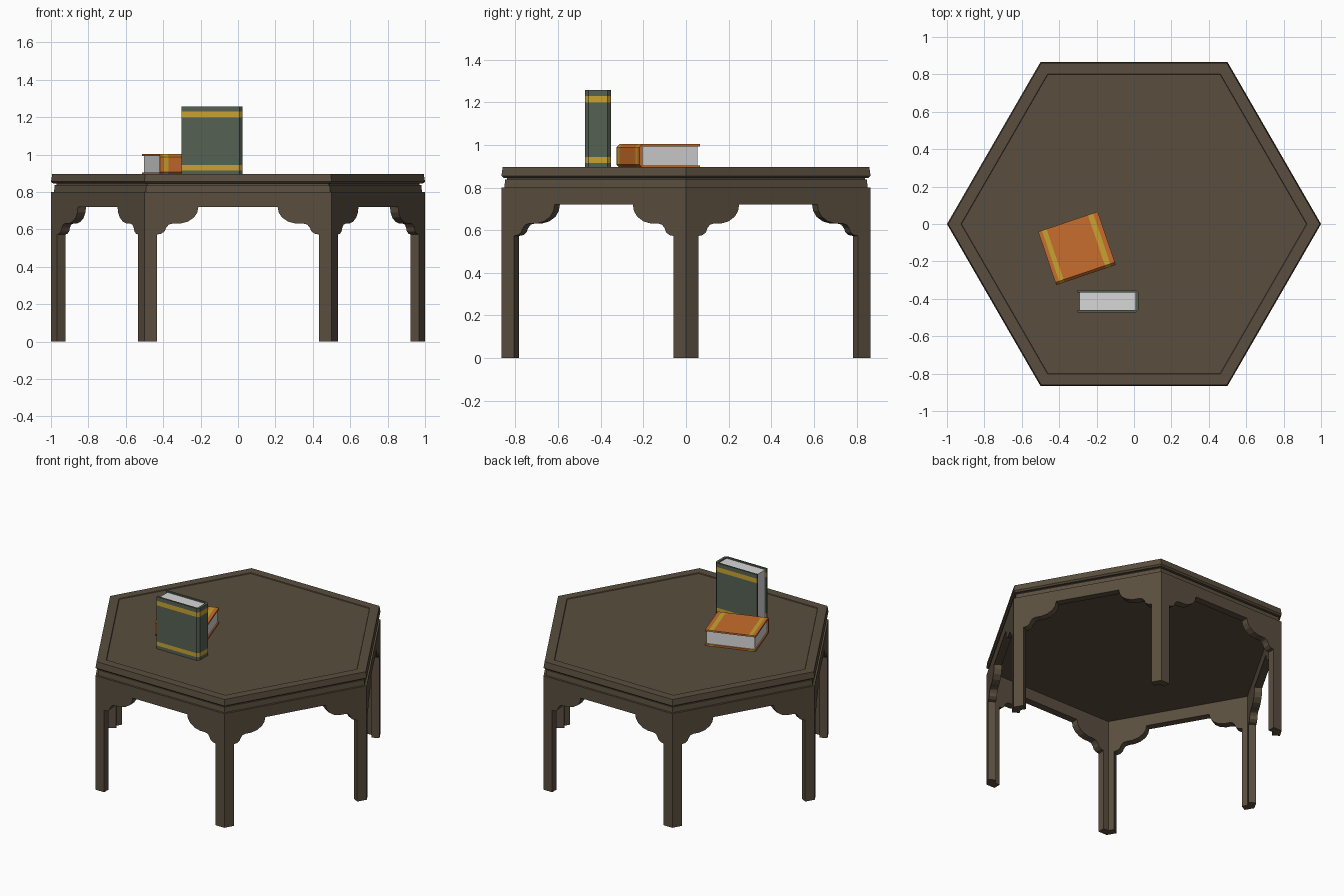
import bpy, bmesh, math
from mathutils import Matrix, Vector

if "Cube" in bpy.data.objects:
    bpy.data.objects.remove(bpy.data.objects["Cube"])


def material(name, rgb):
    m = bpy.data.materials.new(name)
    m.diffuse_color = (*rgb, 1)
    m.use_nodes = True
    m.node_tree.nodes["Principled BSDF"].inputs["Base Color"].default_value = m.diffuse_color
    return m


BROWN = material("dark brown wood", (0.102, 0.076, 0.049))
ORANGE = material("orange cloth", (0.58, 0.155, 0.026))
GREEN = material("grey green cloth", (0.093, 0.12, 0.087))
YELLOW = material("yellow stripe", (0.58, 0.37, 0.03))
WHITE = material("white paper", (0.68, 0.68, 0.68))


def finish(bm, name, mats, matrix=None):
    bmesh.ops.remove_doubles(bm, verts=bm.verts, dist=0.0005)
    bmesh.ops.recalc_face_normals(bm, faces=bm.faces)
    me = bpy.data.meshes.new(name)
    bm.to_mesh(me)
    bm.free()
    for m in mats:
        me.materials.append(m)
    ob = bpy.data.objects.new(name, me)
    bpy.context.collection.objects.link(ob)
    if matrix:
        ob.matrix_world = matrix
    return ob


def loft(bm, rings):
    """Skin stacked closed rings; returns a list of (layer, face), caps included."""
    vs = [[bm.verts.new(p) for p in r] for r in rings]
    n, out = len(vs[0]), []
    for k in range(len(vs) - 1):
        for i in range(n):
            j = (i + 1) % n
            out.append((k, bm.faces.new((vs[k][i], vs[k][j], vs[k + 1][j], vs[k + 1][i]))))
    out.append((0, bm.faces.new(vs[0][::-1])))
    out.append((len(vs) - 2, bm.faces.new(vs[-1])))
    return out


# Table top: hexagonal slab with grooved edge and shallow sunken field
def hexagon(r, z):
    return [(r * math.cos(i * math.pi / 3), r * math.sin(i * math.pi / 3), z) for i in range(6)]


bm = bmesh.new()
profile = [(0.984, 0.80), (0.98, 0.837), (0.97, 0.837), (0.97, 0.845), (0.988, 0.845),
           (1.0, 0.855), (0.993, 0.897), (0.925, 0.897), (0.922, 0.892)]
loft(bm, [hexagon(r, z) for r, z in profile])
finish(bm, "table_top", [BROWN])

# Legs and scalloped apron: one mitred panel repeated round the hexagon
half = [(0.5, 0.80), (0.5, 0), (0.433, 0), (0.433, 0.573), (0.41, 0.577), (0.392, 0.59),
        (0.384, 0.61), (0.37, 0.626), (0.35, 0.631), (0.31, 0.631), (0.27, 0.641),
        (0.236, 0.663), (0.218, 0.69), (0.212, 0.72)]
outline = half + [(-x, z) for x, z in reversed(half)]
Y, T = math.sqrt(3) / 2, 0.05
bm = bmesh.new()
for k in range(6):
    rot = Matrix.Rotation(k * math.pi / 3, 3, 'Z')
    lim = 0.5 - T * math.tan(math.pi / 6)
    outer = [bm.verts.new(rot @ Vector((x, -Y, z))) for x, z in outline]
    inner = [bm.verts.new(rot @ Vector((max(-lim, min(lim, x)), -Y + T, z))) for x, z in outline]
    bm.faces.new(outer)
    bm.faces.new(inner[::-1])
    n = len(outline)
    for i in range(n):
        j = (i + 1) % n
        if abs(outline[i][0]) == 0.5 and outline[i][0] == outline[j][0]:
            continue  # mitre joint stays open and welds to its neighbour
        bm.faces.new((outer[i], outer[j], inner[j], inner[i]))
finish(bm, "legs_and_apron", [BROWN])


# Books: C-shaped cover with stripe layers, plus page block; spine towards local +x
def book(name, cloth, matrix, d=0.327, t=0.12, h=0.365):
    a, c, w, x0, x1 = t / 2, 0.016, 0.012, -d / 2, d / 2
    upper = [(x0, a - w), (x0, a), (x1 - c, a), (x1, a - c)]
    cee = upper + [(x, -y) for x, y in reversed(upper)] + [(x1 - w - 0.005, w - a), (x1 - w - 0.005, a - w)]
    levels = [0, 0.023, 0.051, h - 0.06, h - 0.028, h]
    bm = bmesh.new()
    for k, f in loft(bm, [[(x, y, z - h / 2) for x, y in cee] for z in levels]):
        f.material_index = 1 if k in (1, 3) else 0
    finish(bm, name + "_cover", [cloth, YELLOW], matrix)
    bm = bmesh.new()
    p0, p1, b, e = x0 + 0.01, x1 - w - 0.004, a - w + 0.001, h / 2 - 0.009
    loft(bm, [[(p0, -b, z), (p1, -b, z), (p1, b, z), (p0, b, z)] for z in (-e, e)])
    finish(bm, name + "_pages", [WHITE], matrix)


book("standing_book", GREEN, Matrix.Translation((-0.139, -0.413, 0.892 + 0.1835)))

# Lying book: local z runs along the spine, local y points down
ang = math.radians(18.7)
s, c = math.sin(ang), math.cos(ang)
lay = Matrix(((s, 0, c), (-c, 0, s), (0, -1, 0))).to_4x4()
book("lying_book", ORANGE,
     Matrix.Translation((-0.305, -0.13, 0.892 + 0.056)) @ lay @ Matrix.Scale(0.92, 4))
